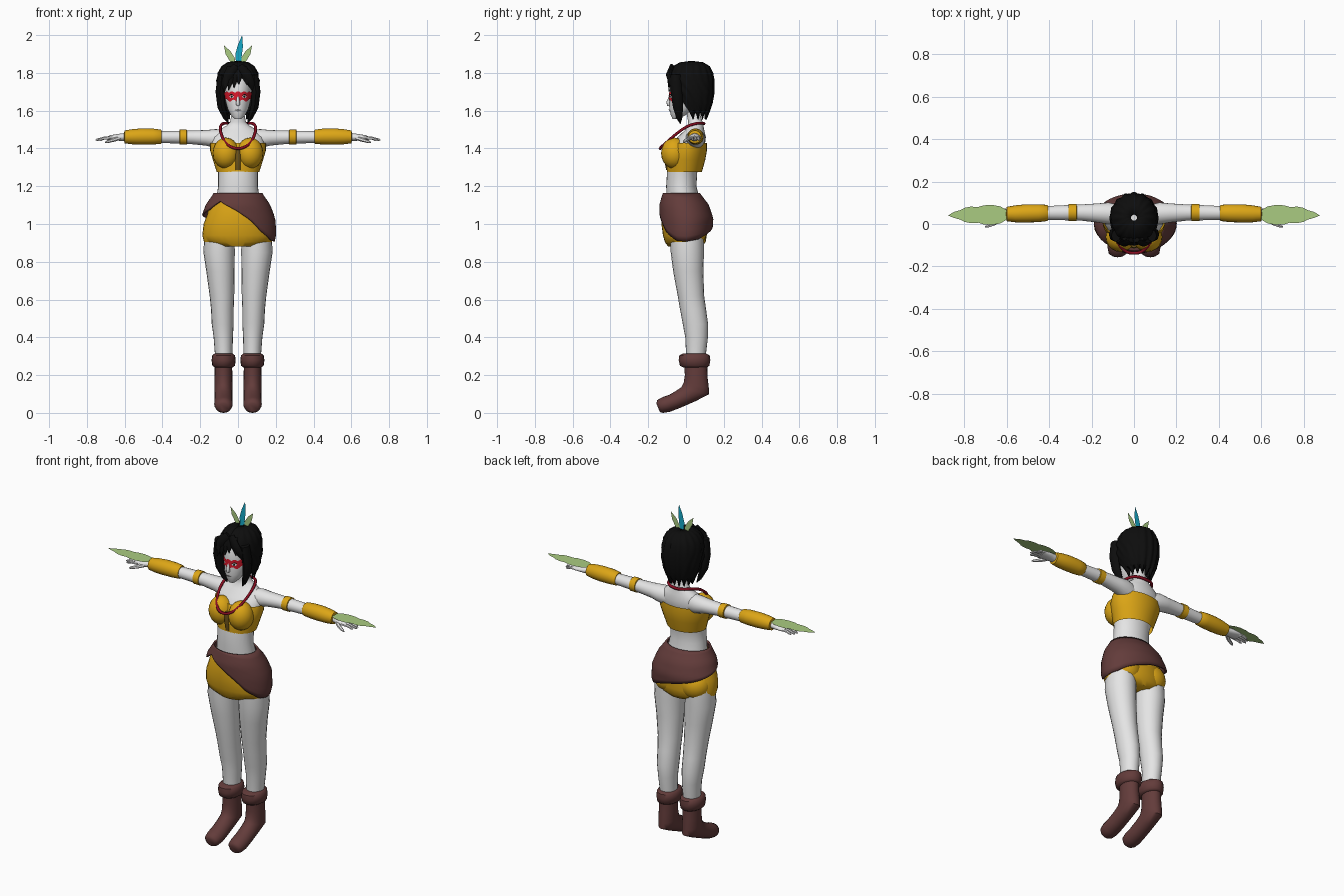
import bpy, bmesh, math
from mathutils import Vector as V
from math import sin, cos, pi, radians


def material(name, r, g, b):
    m = bpy.data.materials.new(name)
    m.diffuse_color = (r, g, b, 1)
    return m


SKIN = material("pale skin", 0.78, 0.78, 0.78)
YELLOW = material("mustard cloth", 0.72, 0.38, 0.008)
BROWN = material("brown leather", 0.125, 0.045, 0.043)
BLACK = material("black hair", 0.004, 0.004, 0.004)
RED = material("red paint", 0.72, 0.01, 0.025)
DARKRED = material("dark red beads", 0.25, 0.004, 0.015)
GREEN = material("leaf green", 0.40, 0.60, 0.22)
BLUE = material("feather blue", 0.008, 0.40, 0.58)
GREY = material("grey lips", 0.22, 0.22, 0.22)
OCHRE = material("dark seam", 0.16, 0.09, 0.01)


def build(name, verts, faces, mat, angle=50):
    me = bpy.data.meshes.new(name)
    me.from_pydata([tuple(v) for v in verts], [], faces)
    bm = bmesh.new()
    bm.from_mesh(me)
    bmesh.ops.recalc_face_normals(bm, faces=bm.faces)
    bm.to_mesh(me)
    bm.free()
    me.materials.append(mat)
    me.shade_smooth()
    me.set_sharp_from_angle(angle=radians(angle))
    ob = bpy.data.objects.new(name, me)
    bpy.context.collection.objects.link(ob)
    return ob


def grid(rows, closed):
    """Quads between rows of equally many points."""
    n = len(rows[0])
    faces = [(r * n + i, r * n + (i + 1) % n, (r + 1) * n + (i + 1) % n, (r + 1) * n + i)
             for r in range(len(rows) - 1) for i in range(n if closed else n - 1)]
    return [p for row in rows for p in row], faces


def loft(name, rings, mat, n=20, caps=True):
    """Skin over elliptical rings given as (centre, u half-axis, v half-axis)."""
    rows = [[V(c) + V(u) * cos(2 * pi * i / n) + V(v) * sin(2 * pi * i / n) for i in range(n)]
            for c, u, v in rings]
    verts, faces = grid(rows, True)
    if caps:
        faces += [tuple(range(n)), tuple(range(len(verts) - n, len(verts)))]
    return build(name, verts, faces, mat)


def zloft(name, rings, mat, s=1, **k):      # rings: z, cx, cy, rx, ry
    return loft(name, [((s * x, y, z), (a, 0, 0), (0, b, 0)) for z, x, y, a, b in rings], mat, **k)


def xloft(name, rings, mat, s=1, **k):      # rings: x, cy, cz, ry, rz
    return loft(name, [((s * x, y, z), (0, a, 0), (0, 0, b)) for x, y, z, a, b in rings], mat, **k)


def tube(name, pts, mat, s=1, n=8, flat=1.0):   # pts: x, y, z, radius
    P = [V((s * p[0], p[1], p[2])) for p in pts]
    rings = []
    for i, p in enumerate(P):
        d = (P[min(i + 1, len(P) - 1)] - P[max(i - 1, 0)]).normalized()
        u = d.cross(V((0, 1, 0))).normalized()
        rings.append((p, u * pts[i][3], d.cross(u) * pts[i][3] * flat))
    return loft(name, rings, mat, n=n)


def ball(name, c, r, mat):
    loft(name, [((c[0], c[1], c[2] - r[2] * cos(t)), (r[0] * sin(t), 0, 0), (0, r[1] * sin(t), 0))
                for t in [0.03 + (pi - 0.06) * i / 10 for i in range(11)]], mat)


def interp(table, x):
    """Linear lookup in rows sorted by their first value."""
    x = min(max(x, table[0][0]), table[-1][0])
    for a, b in zip(table, table[1:]):
        if x <= b[0]:
            t = (x - a[0]) / (b[0] - a[0])
            return [p + (q - p) * t for p, q in zip(a[1:], b[1:])]


# Torso, neck and head
zloft("torso", [(1.10, 0, -.01, .12, .09), (1.2, 0, -.025, .105, .08), (1.28, 0, -.02, .105, .08),
                (1.36, 0, -.005, .125, .085), (1.42, 0, .015, .14, .085), (1.46, 0, .03, .135, .075),
                (1.495, 0, .045, .105, .052), (1.52, 0, .05, .062, .042), (1.54, 0, .05, .042, .038),
                (1.58, 0, .04, .034, .036), (1.65, 0, .03, .034, .036)], SKIN, n=28)
HEAD = [(1.556, -.055, .018, .016), (1.575, -.042, .037, .038), (1.61, -.02, .055, .068),
        (1.65, 0, .066, .087), (1.70, .01, .071, .097), (1.76, .02, .076, .102), (1.82, .03, .06, .08)]
zloft("head", [(z, 0, c, a, b) for z, c, a, b in HEAD], SKIN, n=28)
tube("nose", [(0, -.083, 1.678, .006), (0, -.094, 1.645, .010), (0, -.092, 1.632, .011),
              (0, -.08, 1.628, .006)], SKIN)


def face_patch(name, a0, a1, lo, hi, mat, off, n=16):
    """Thin painted strip that follows the head; lo and hi give heights for t in 0..1."""
    rows = [[], []]
    for i in range(n + 1):
        t = i / n
        a = radians(a0 + (a1 - a0) * t)
        for row, z in zip(rows, (lo(t), hi(t))):
            c, rx, ry = interp(HEAD, z)
            row.append(((rx + off) * sin(a), c - (ry + off) * cos(a), z))
    build(name, *grid(rows, False), mat)


face_patch("eye_mask", -78, 78, lambda t: 1.652 + .012 * abs(2 * t - 1) ** 3 - .006 * cos(t * 8 * pi),
           lambda t: 1.699 + .004 * cos(t * 12 * pi), RED, .004, 32)
for s, side in ((-1, "left"), (1, "right")):
    for part, c, w, h, m, o in (("eye_white", 27, 11, .008, SKIN, .006),
                                ("pupil", 26, 5, .007, BLACK, .0075)):
        face_patch(f"{side}_{part}", s * c - w, s * c + w, lambda t: 1.674 - h * sin(pi * t),
                   lambda t: 1.674 + h * sin(pi * t), m, o, 8)
    face_patch(f"{side}_lash", s * 27 - 12, s * 27 + 12, lambda t: 1.677 + .006 * sin(pi * t),
               lambda t: 1.679 + .009 * sin(pi * t), BLACK, .008, 8)
face_patch("lips", -22, 22, lambda t: 1.603 - .007 * sin(pi * t), lambda t: 1.603 + .005 * sin(pi * t),
           GREY, .004, 8)

# Hair: ridged shell open at the face, bangs and side strands
SHELL = [(1.862, .03, .015, .015, 0), (1.856, .03, .055, .06, 0), (1.835, .028, .085, .095, 0),
         (1.80, .026, .104, .114, 0), (1.76, .026, .112, .121, .35), (1.70, .03, .113, .118, .85),
         (1.64, .035, .100, .103, 1.1), (1.60, .037, .085, .088, 1.3), (1.57, .037, .068, .07, 1.5)]
rows = []
for k, (z, c, rx, ry, gap) in enumerate(SHELL):
    row = []
    for i in range(73):
        a = gap + (2 * pi - 2 * gap) * i / 72
        w = 1 + .035 * cos(16 * a)
        dz = .018 * cos(16 * a) * (k == len(SHELL) - 1)
        row.append((rx * w * sin(a), c - ry * w * cos(a), z - dz))
    rows.append(row)
shell = build("hair_shell", *grid(rows, False), BLACK, 40)
shell.modifiers.new("thickness", "SOLIDIFY").thickness = .008
for s, side in ((-1, "left"), (1, "right")):
    tube(f"{side}_long_strand", [(.085, -.055, 1.79, .022), (.095, -.05, 1.70, .024),
                                 (.088, -.042, 1.62, .021), (.065, -.035, 1.56, .012),
                                 (.048, -.03, 1.53, .001)], BLACK, s, flat=1.3)
    tube(f"{side}_bang", [(.01, -.075, 1.835, .02), (.045, -.09, 1.79, .028),
                          (.072, -.077, 1.74, .02), (.083, -.062, 1.695, .002)], BLACK, s, flat=.6)
for i, (x, tx, tz) in enumerate([(-.02, -.05, 1.708), (-.01, -.022, 1.72), (.0, .005, 1.738),
                                 (-.04, -.072, 1.70), (.03, .05, 1.735)]):
    tube(f"fringe_lock_{i}", [(x, -.07, 1.83, .018), ((x + tx) / 2, -.09, 1.785, .023),
                              (tx, -.09, tz, .002)], BLACK, flat=.5)

# Feathers on the crown
build("centre_feather", [(-.01, .035, 1.84), (-.014, .035, 1.90), (0, .035, 1.95), (.022, .035, 2.0),
                         (.026, .035, 1.94), (.014, .035, 1.84)], [tuple(range(6))], BLUE)
for s, side in ((-1, "left"), (1, "right")):
    build(f"{side}_feather", [(s * x, .036, z) for x, z in ((.01, 1.84), (.018, 1.88), (.04, 1.915),
          (.074, 1.945), (.066, 1.90), (.045, 1.865), (.03, 1.84))], [tuple(range(7))], GREEN)

# Bandeau top with centre seam
zloft("bandeau", [(1.275, 0, -.008, .113, .092), (1.34, 0, 0, .133, .102), (1.39, 0, .008, .148, .103),
                  (1.43, 0, .017, .147, .093)], YELLOW, n=32, caps=False)
for s, side in ((-1, "left"), (1, "right")):
    ball(f"{side}_bust", (s * .064, -.062, 1.375), (.07, .07, .082), YELLOW)
zloft("bandeau_seam", [(1.285, 0, -.099, .012, .006), (1.34, 0, -.108, .014, .008),
                       (1.395, 0, -.104, .012, .008)], OCHRE, n=8)

# Necklace draped from the nape to the chest
loop = [(0, .098, 1.53), (.05, .088, 1.535), (.082, .05, 1.533), (.096, .0, 1.515), (.09, -.055, 1.475),
        (.068, -.105, 1.43), (.035, -.134, 1.405), (0, -.138, 1.398)]
loop += [(-x, y, z) for x, y, z in loop[-2:0:-1]]
cu = bpy.data.curves.new("necklace", "CURVE")
cu.dimensions, cu.bevel_depth, cu.bevel_resolution, cu.resolution_u = "3D", .008, 1, 4
sp = cu.splines.new("NURBS")
sp.points.add(len(loop) - 1)
for p, q in zip(sp.points, loop):
    p.co = (*q, 1)
sp.use_cyclic_u, sp.order_u = True, 3
cu.materials.append(DARKRED)
bpy.context.collection.objects.link(bpy.data.objects.new("necklace", cu))

# Shorts and seat
zloft("shorts", [(1.14, 0, -.02, .115, .092), (1.08, 0, -.015, .153, .112), (1.0, 0, -.01, .182, .12),
                 (.94, 0, -.006, .189, .116), (.905, 0, -.004, .18, .108), (.88, 0, -.005, .10, .09)],
      YELLOW, n=32)

# Wrap skirt with a slanting hem
WAIST = [(.90, 0, .188, .112), (.95, .002, .198, .132), (1.03, .002, .192, .138), (1.10, -.01, .166, .126),
         (1.14, -.02, .138, .105), (1.165, -.025, .122, .092)]
HEM = [(-180, .985), (-120, 1.03), (-90, 1.05), (-60, 1.075), (-38, 1.12), (-15, 1.09), (0, 1.065),
       (20, 1.02), (40, .955), (65, .912), (90, .908), (120, .92), (150, .955), (180, .985)]
rows = []
for k in range(10):
    row = []
    for i in range(48):
        d = -180 + 7.5 * i
        z = 1.162 + (interp(HEM, d)[0] - 1.162) * k / 9
        c, rx, ry = interp(WAIST, z)
        row.append((rx * sin(radians(d)), c - ry * cos(radians(d)), z))
    rows.append(row)
wrap = build("wrap_skirt", *grid(rows, True), BROWN)
mod = wrap.modifiers.new("thickness", "SOLIDIFY")
mod.thickness, mod.offset = .01, 0

# Limbs, mirrored
for s, side in ((-1, "left"), (1, "right")):
    ball(f"{side}_seat", (s * .085, .03, .965), (.088, .083, .085), YELLOW)
    zloft(f"{side}_leg", [(.95, .098, .005, .08, .088), (.85, .1, .007, .083, .088),
                          (.75, .093, .012, .075, .08), (.62, .085, .026, .065, .07),
                          (.55, .083, .037, .06, .069), (.47, .081, .05, .058, .067),
                          (.40, .078, .056, .051, .06), (.28, .075, .052, .045, .05)], SKIN, s)
    zloft(f"{side}_boot_cuff", [(.24, .076, .048, .046, .062), (.25, .076, .046, .06, .078),
                                (.28, .076, .045, .064, .084), (.305, .076, .045, .06, .08),
                                (.315, .076, .046, .046, .06)], BROWN, s)
    # boot rings run from front point to back point: y, z, y, z, half-width
    boot = [(-.01, .26, .112, .26, .046), (-.006, .20, .114, .19, .047), (-.012, .16, .121, .13, .048),
            (-.025, .135, .121, .098, .048), (-.055, .115, .05, .062, .047),
            (-.09, .095, -.03, .027, .048), (-.125, .083, -.085, .006, .049),
            (-.152, .068, -.12, .0, .043), (-.157, .05, -.138, .004, .028)]
    loft(f"{side}_boot", [((s * .077, (a + c) / 2, (b + d) / 2), (w, 0, 0), (0, (c - a) / 2, (d - b) / 2))
                          for a, b, c, d, w in boot], BROWN)
    xloft(f"{side}_arm", [(.07, .045, 1.445, .045, .055), (.12, .05, 1.452, .052, .05),
                          (.17, .052, 1.456, .045, .041), (.25, .054, 1.459, .038, .036),
                          (.34, .053, 1.46, .035, .033), (.42, .052, 1.46, .032, .031),
                          (.60, .047, 1.46, .024, .021), (.635, .045, 1.459, .033, .018),
                          (.675, .044, 1.457, .036, .013), (.69, .044, 1.455, .032, .009)], SKIN, s)
    xloft(f"{side}_arm_band", [(.27, .054, 1.46, .036, .036), (.272, .054, 1.46, .04, .04),
                               (.308, .054, 1.46, .04, .04), (.31, .054, 1.46, .036, .036)], YELLOW, s)
    xloft(f"{side}_bracer", [(.405, .052, 1.462, .034, .034), (.41, .052, 1.462, .038, .038),
                             (.45, .051, 1.463, .042, .042), (.51, .05, 1.463, .043, .043),
                             (.56, .048, 1.462, .04, .04), (.60, .047, 1.461, .034, .034),
                             (.603, .047, 1.461, .022, .022)], YELLOW, s)
    for i, (y, end) in enumerate([(.016, .74), (.034, .755), (.052, .75), (.068, .735)]):
        tube(f"{side}_finger_{i}", [(.665, y, 1.457, .009), (.71, y, 1.454, .008),
                                    (end - .008, y, 1.446, .006), (end, y, 1.444, .002)], SKIN, s, 6)
    tube(f"{side}_thumb", [(.63, .025, 1.455, .012), (.66, .002, 1.445, .01),
                           (.69, -.01, 1.436, .008), (.703, -.014, 1.432, .003)], SKIN, s, 6)
    # scalloped leaf lying over the hand
    half = [(.60, .022), (.63, .04), (.67, .047), (.71, .045), (.735, .037), (.77, .039), (.80, .033),
            (.82, .022), (.85, .014)]
    edge = [(x, .043 + w) for x, w in half] + [(.877, .04)] + [(x, .043 - w) for x, w in half[::-1]]
    build(f"{side}_hand_leaf", [(s * x, y, 1.482) for x, y in edge], [tuple(range(len(edge)))], GREEN)
